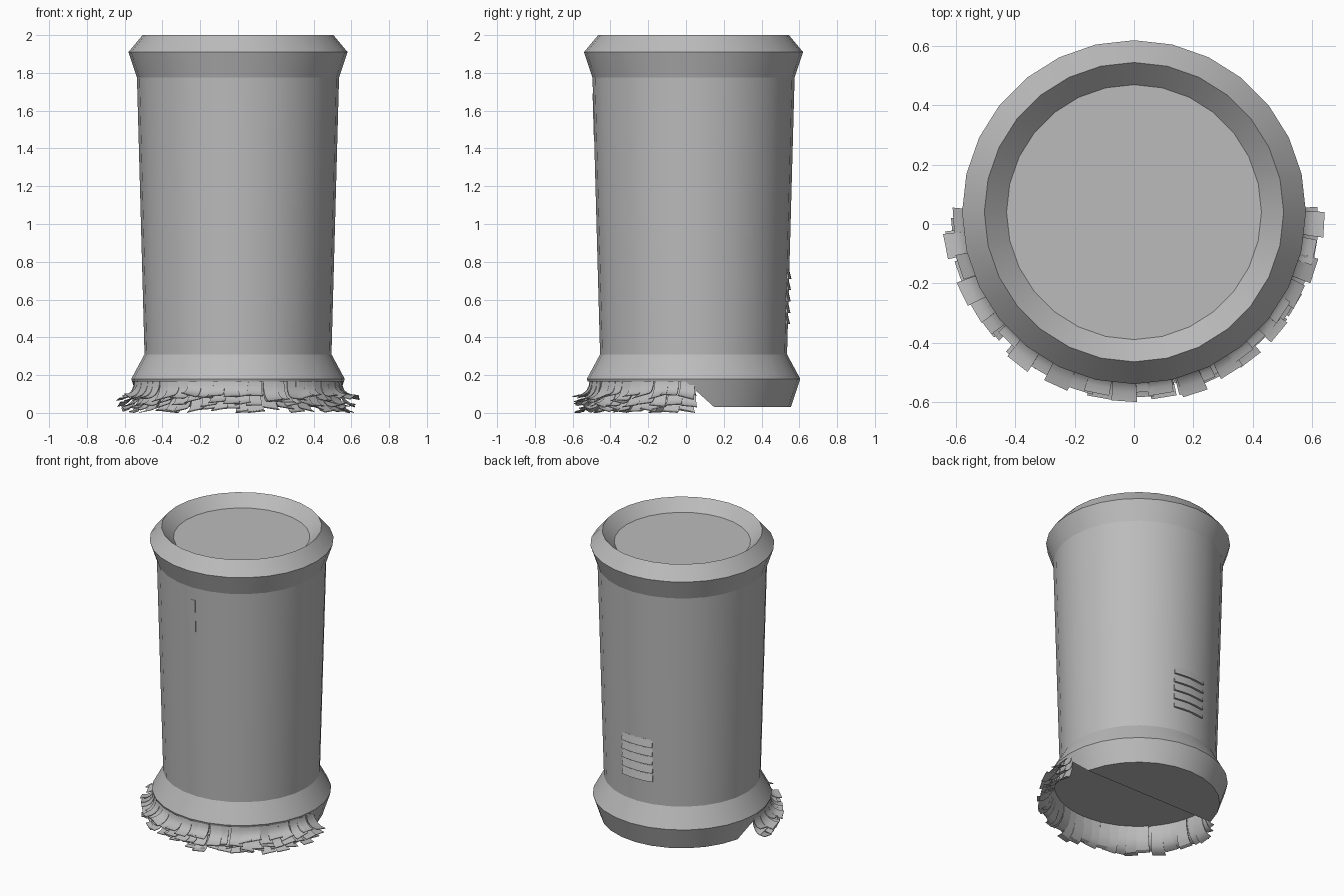
import bpy, bmesh, math, random
from mathutils import Vector

if "Cube" in bpy.data.objects:
    bpy.data.objects.remove(bpy.data.objects["Cube"])

random.seed(4)
CY = 0.04          # the round body sits slightly behind the origin
SIDES = 28
grey = bpy.data.materials.new("plain grey")
grey.diffuse_color = (0.5, 0.5, 0.5, 1)
grey.use_nodes = True
grey.node_tree.nodes["Principled BSDF"].inputs["Base Color"].default_value = grey.diffuse_color


def finish(name, bm, angle=15):
    bmesh.ops.recalc_face_normals(bm, faces=bm.faces)
    me = bpy.data.meshes.new(name)
    bm.to_mesh(me)
    bm.free()
    ob = bpy.data.objects.new(name, me)
    bpy.context.collection.objects.link(ob)
    me.materials.append(grey)
    bpy.ops.object.select_all(action='DESELECT')
    ob.select_set(True)
    bpy.context.view_layer.objects.active = ob
    bpy.ops.object.shade_smooth_by_angle(angle=math.radians(angle))
    return ob


def polar(r, a, z):
    return Vector((r * math.cos(a), CY + r * math.sin(a), z))


def lathe(profile):
    """Revolve (radius, height) pairs and close both ends."""
    bm = bmesh.new()
    rings = [[bm.verts.new(polar(r, 2 * math.pi * i / SIDES, z)) for i in range(SIDES)]
             for r, z in profile]
    for a, b in zip(rings, rings[1:]):
        for i in range(SIDES):
            j = (i + 1) % SIDES
            bm.faces.new((a[i], a[j], b[j], b[i]))
    bm.faces.new(rings[0])
    bm.faces.new(rings[-1])
    return bm


# Main body with flared foot, flared rim and recessed lid
finish("body", lathe([(0.56, 0.165), (0.565, 0.18), (0.495, 0.31), (0.535, 1.775),
                      (0.58, 1.91), (0.505, 2.0), (0.43, 1.925)]))

# Rear half of the foot, cut away on a slope towards the front
bm = lathe([(0.515, 0.03), (0.56, 0.165)])
cut = bmesh.ops.bisect_plane(bm, geom=bm.verts[:] + bm.edges[:] + bm.faces[:],
                             plane_co=(0, 0, 0.165), plane_no=(0, -0.135, -0.15),
                             clear_outer=True)
bm.free()
bm = lathe([(0.515, 0.03), (0.56, 0.165)])
cut = bmesh.ops.bisect_plane(bm, geom=bm.verts[:] + bm.edges[:] + bm.faces[:],
                             plane_co=(0, 0, 0.165), plane_no=(0, -0.135, -0.15),
                             clear_outer=True)
edges = [e for e in cut["geom_cut"] if isinstance(e, bmesh.types.BMEdge)]
bmesh.ops.holes_fill(bm, edges=edges)
finish("rear_foot", bm)

# Narrow slot plate on the front, following the taper of the body
bm = bmesh.new()
bmesh.ops.create_cube(bm, size=1)
for v in bm.verts:
    z = 1.58 + v.co.z * 0.22
    r = 0.495 + 0.04 * (z - 0.31) / 1.465
    v.co = Vector((v.co.x * 0.032, CY - r - (0.002 if v.co.y < 0 else -0.006), z))
finish("front_slot", bm)

# Five curved louvres on the back, overhanging at their lower edge
bm = bmesh.new()
half = math.asin(0.115 / 0.505)
for k in range(5):
    z = 0.47 + 0.06 * k
    r = 0.495 + 0.04 * (z - 0.31) / 1.465
    section = [(r - 0.012, z), (r + 0.012, z), (r, z + 0.05), (r - 0.012, z + 0.05)]
    rows = []
    for i in range(9):
        a = math.pi / 2 - half + 2 * half * i / 8
        rows.append([bm.verts.new(polar(q, a, h)) for q, h in section])
    for a, b in zip(rows, rows[1:]):
        for i in range(4):
            j = (i + 1) % 4
            bm.faces.new((a[i], a[j], b[j], b[i]))
    bm.faces.new(rows[0])
    bm.faces.new(rows[-1])
finish("rear_louvres", bm)

# Skirt of three overlapping layers of curled strips around the front half
bm = bmesh.new()
for layer in range(3):
    count = 26
    for i in range(count):
        a = math.radians(181 + 178 * (i + 0.5) / count + random.uniform(-1.5, 1.5))
        out = Vector((math.cos(a), math.sin(a), 0))
        side = Vector((-out.y, out.x, 0)) * 0.036
        reach = random.uniform(0.055, 0.1)
        drop = 0.085 + 0.033 * layer + random.uniform(-0.015, 0.015)
        twist = random.uniform(-0.012, 0.012)
        lean = side * random.uniform(-0.35, 0.35)
        rows = []
        for s in range(6):
            t = s / 5
            r = 0.55 - 0.008 * layer + reach * t ** 2
            z = 0.168 - drop * math.sin(t * math.pi / 2)
            base = Vector((0, CY, z)) + out * r + lean * t
            row = []
            for d in (-1, 1):
                p = base + side * d * (1 + 0.2 * t)
                p.z = max(p.z + d * twist * t, 0.004)
                row += [bm.verts.new(p), bm.verts.new(p - out * 0.005 * (1 - t) - Vector((0, 0, 0.004 * t)))]
            rows.append((row[0], row[2], row[3], row[1]))
        for p, q in zip(rows, rows[1:]):
            for m in range(4):
                n = (m + 1) % 4
                bm.faces.new((p[m], p[n], q[n], q[m]))
        bm.faces.new(rows[0])
        bm.faces.new(rows[-1])
finish("skirt_strips", bm, 30)
